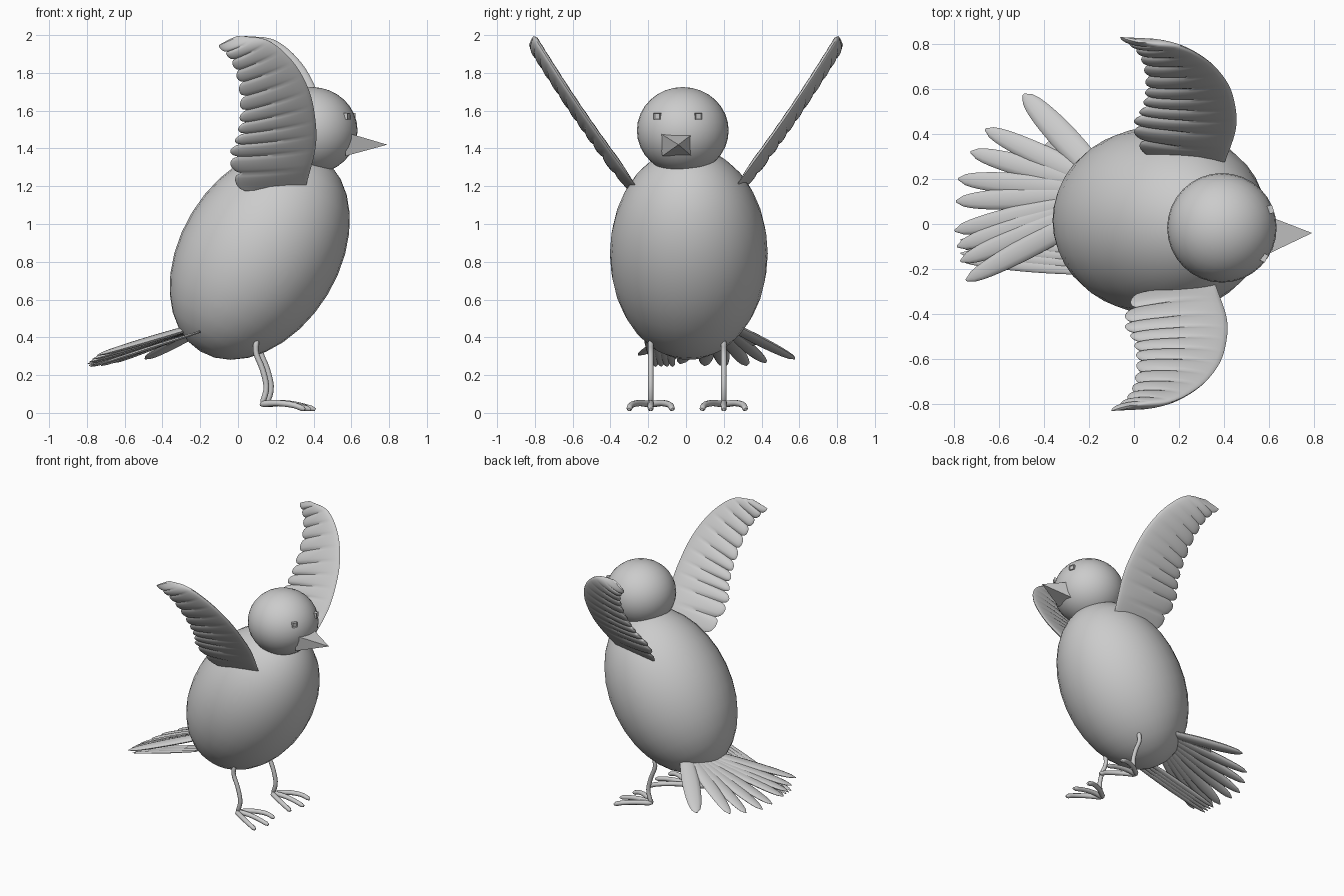
import bpy, bmesh, math
from mathutils import Vector, Matrix

if "Cube" in bpy.data.objects:
    bpy.data.objects.remove(bpy.data.objects["Cube"])

GREY = (0.6, 0.6, 0.6, 1)
mat = bpy.data.materials.new("plain_grey")
mat.use_nodes = True
mat.diffuse_color = GREY
mat.node_tree.nodes["Principled BSDF"].inputs["Base Color"].default_value = GREY


def finish(name, bm, smooth=True):
    bmesh.ops.recalc_face_normals(bm, faces=bm.faces)
    mesh = bpy.data.meshes.new(name)
    bm.to_mesh(mesh)
    bm.free()
    mesh.materials.append(mat)
    ob = bpy.data.objects.new(name, mesh)
    bpy.context.collection.objects.link(ob)
    if smooth:
        bpy.ops.object.select_all(action='DESELECT')
        ob.select_set(True)
        bpy.context.view_layer.objects.active = ob
        bpy.ops.object.shade_smooth_by_angle(angle=math.radians(40))
    return ob


def ellipsoid(name, centre, radii, tilt=0):
    bm = bmesh.new()
    m = (Matrix.Translation(centre) @ Matrix.Rotation(tilt, 4, 'Y')
         @ Matrix.Diagonal((*radii, 1)))
    bmesh.ops.create_uvsphere(bm, u_segments=32, v_segments=16, radius=1, matrix=m)
    return finish(name, bm)


def skin(bm, rings):
    """Join rings of points into a closed tube."""
    loops = [[bm.verts.new(p) for p in ring] for ring in rings]
    n = len(loops[0])
    for a, b in zip(loops, loops[1:]):
        for i in range(n):
            j = (i + 1) % n
            bm.faces.new((a[i], a[j], b[j], b[i]))
    bm.faces.new(loops[0][::-1])
    bm.faces.new(loops[-1])


def spline(pts, t):
    """Smooth curve through the points, t from 0 to 1."""
    pts = [Vector(p) for p in pts]
    s = min(t, 0.9999) * (len(pts) - 1)
    i = int(s)
    f = s - i
    p1, p2 = pts[i], pts[i + 1]
    p0 = pts[i - 1] if i else p1 * 2 - p2
    p3 = pts[i + 2] if i + 2 < len(pts) else p2 * 2 - p1
    return 0.5 * (2 * p1 + (p2 - p0) * f + (2 * p0 - 5 * p1 + 4 * p2 - p3) * f ** 2
                  + (3 * p1 - p0 - 3 * p2 + p3) * f ** 3)


def tube(bm, pts, radius, tip=1.0, steps=14, sides=10):
    rings = []
    for k in range(steps + 1):
        t = k / steps
        c = spline(pts, t)
        d = (spline(pts, min(t + 0.02, 1)) - spline(pts, max(t - 0.02, 0))).normalized()
        side = d.cross(Vector((0, 0, 1)) if abs(d.z) < 0.8 else Vector((0, 1, 0))).normalized()
        up = side.cross(d)
        r = radius * (1 + (tip - 1) * t)
        if k in (0, steps):
            r *= 0.5
        rings.append([c + r * (side * math.cos(a) + up * math.sin(a))
                      for a in (math.tau * i / sides for i in range(sides))])
    skin(bm, rings)


# Body and head
ellipsoid("body", (0.115, 0.015, 0.843), (0.42, 0.418, 0.606), math.radians(31.3))
ellipsoid("head", (0.39, -0.017, 1.495), (0.243, 0.243, 0.23))

# Beak: a four-sided pyramid
bm = bmesh.new()
base = [bm.verts.new((0.57, y, z)) for y, z in
        ((-0.145, 1.485), (0.045, 1.485), (0.03, 1.36), (-0.125, 1.36))]
tip = bm.verts.new((0.79, -0.04, 1.42))
bm.faces.new(base)
for i in range(4):
    bm.faces.new((base[i], base[(i + 1) % 4], tip))
finish("beak", bm, smooth=False)

# Eyes: small blocks with a hollow front
for name, x, y, turn in (("right_eye", 0.572, -0.147, -0.5), ("left_eye", 0.6, 0.063, 0.3)):
    bm = bmesh.new()
    bmesh.ops.create_cube(bm, size=0.036, matrix=Matrix.Translation((x, y, 1.57))
                          @ Matrix.Rotation(turn, 4, 'Z'))
    out = Vector((math.cos(turn), math.sin(turn), 0))
    bm.normal_update()
    front = [f for f in bm.faces if f.normal.dot(out) > 0.9]
    bmesh.ops.inset_region(bm, faces=front, thickness=0.006, depth=-0.006)
    finish(name, bm, smooth=False)

# Wings: raised blades fluted into feathers that scallop the trailing edge
LEAD = [(0.36, 1.2), (0.41, 1.4), (0.41, 1.55), (0.375, 1.71), (0.29, 1.86),
        (0.16, 1.97), (0.0, 1.995)]
TRAIL = [(0.0, 1.2), (-0.045, 1.38), (-0.005, 1.5), (0.01, 1.62), (-0.0, 1.77),
         (-0.04, 1.89), (-0.11, 1.97)]
FEATHERS, SIDES = 12, 28


def wing(name, side, shift):
    bm = bmesh.new()
    rings = []
    steps = FEATHERS * 8
    normal = Vector((0, 0.83, -0.55))
    for k in range(steps + 1):
        t = k / steps
        lead, trail = spline(LEAD, t), spline(TRAIL, t)
        ridge = math.sqrt(abs(math.sin(math.pi * FEATHERS * t)))
        end = min(1, 0.3 + 8 * t, 0.3 + 8 * (1 - t))
        ring = []
        for i in range(SIDES):
            a = math.tau * i / SIDES
            u = (1 - math.cos(a)) / 2
            p = lead.lerp(trail, u * (1 - 0.1 * (1 - ridge) * u))
            half = end * 0.028 * (1 - 0.55 * u * (1 - ridge))
            rise = (p.y - 1.2) / 0.8
            y = 0.265 + 0.545 * rise + 0.015 * math.sin(math.pi * rise)
            # The trailing side swings outward and down
            q = Vector((p.x + shift, y, p.y)) + normal * (half * math.sin(a) + 0.045 * u)
            ring.append((q.x, side * q.y, q.z))
        rings.append(ring)
    skin(bm, rings)
    finish(name, bm)


wing("right_wing", -1, 0)
wing("left_wing", 1, 0.04)


# Tail: a webbed fan of long rounded feathers over a straight lower layer
def feather(bm, root, tip, width):
    root, tip = Vector(root), Vector(tip)
    d = tip - root
    side = d.cross(Vector((0, 0, 1))).normalized()
    up = side.cross(d).normalized()
    rings = []
    for k in range(21):
        t = k / 20
        w = width * (0.7 + 0.4 * math.sin(math.pi * t)) * math.sqrt(max(1 - t ** 14, 0.02))
        rings.append([root + d * t + side * w * math.cos(a) + up * 0.35 * w * math.sin(a)
                      for a in (math.tau * i / 12 for i in range(12))])
    skin(bm, rings)


bm = bmesh.new()
TIPS = [(-0.49, 0.575, 0.285), (-0.66, 0.42, 0.265), (-0.725, 0.32, 0.25),
        (-0.78, 0.2, 0.245), (-0.79, 0.1, 0.25), (-0.795, -0.03, 0.26),
        (-0.785, -0.1, 0.27), (-0.77, -0.165, 0.285), (-0.745, -0.25, 0.305)]
roots = [Vector((-0.12, 0.18 - 0.012 * i, 0.49)) for i in range(len(TIPS))]
for i, (root, tip) in enumerate(zip(roots, TIPS)):
    feather(bm, root, tip, 0.045 if i else 0.055)
# Web joining the inner part of the feathers
web = [root.lerp(Vector(tip), 0.58) for root, tip in zip(roots, TIPS)] + [roots[4]]
skin(bm, [[p + Vector((0, 0, h)) for p in web] for h in (0.007, -0.007)])
for y in (-0.09, -0.12, -0.15, -0.18):
    feather(bm, (-0.2, y - 0.03, 0.43), (-0.77, y + 0.02, 0.245), 0.024)
finish("tail", bm)

# Legs and three-toed feet
for name, y, dx in (("right_leg", -0.187, 0), ("left_leg", 0.2, 0.025)):
    bm = bmesh.new()
    tube(bm, [(0.1 + dx, y, 0.39), (0.095 + dx, y, 0.32), (0.13 + dx, y, 0.23),
              (0.15 + dx, y, 0.13), (0.125 + dx, y, 0.04)], 0.015)
    for spread, reach in ((-0.115, 0.355), (0, 0.385), (0.115, 0.355)):
        tube(bm, [(0.12 + dx, y, 0.045), (0.2 + dx, y + spread * 0.5, 0.052),
                  (0.29 + dx, y + spread * 0.88, 0.042), (reach + dx, y + spread, 0.018)],
             0.018, 0.85)
    finish(name, bm)
